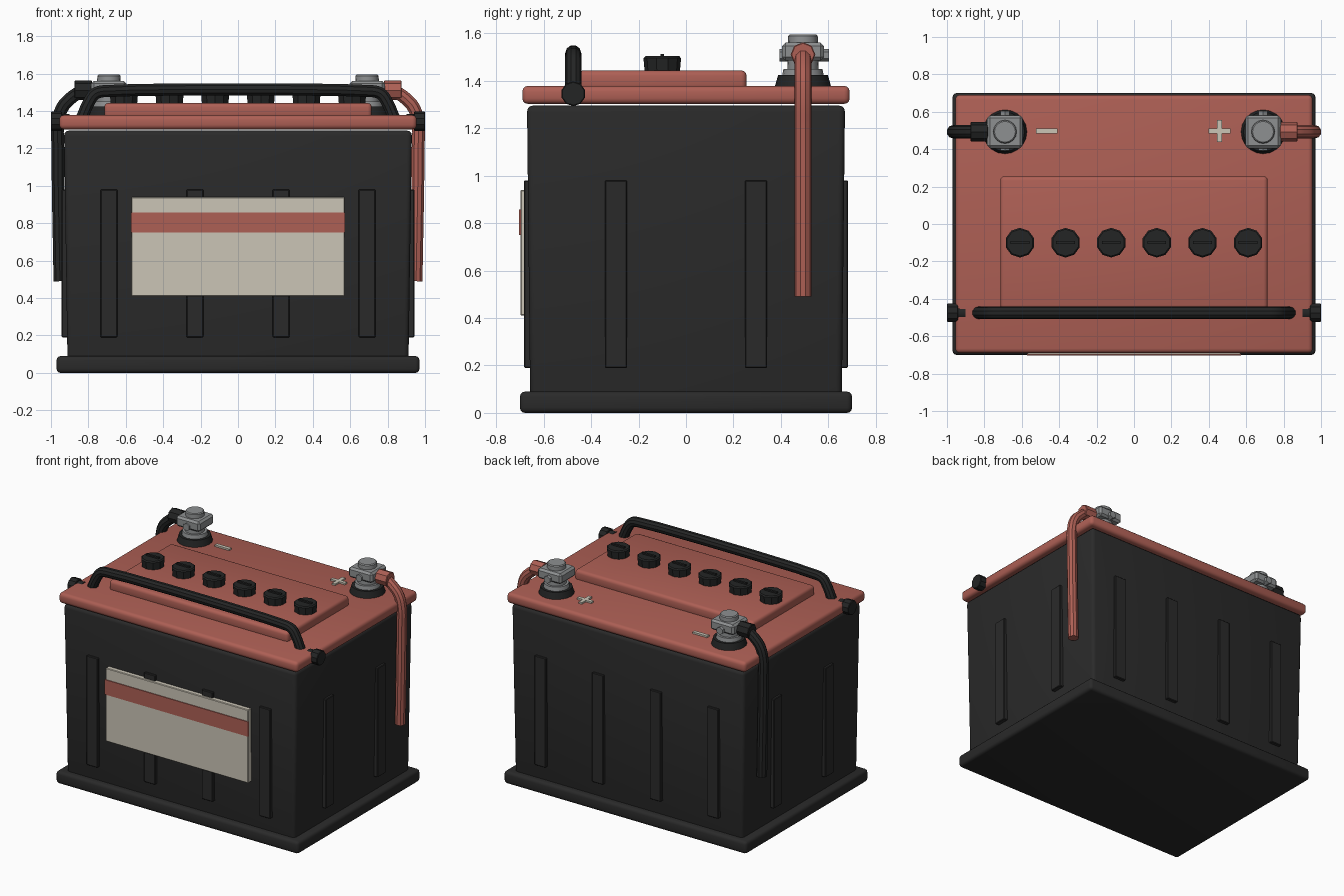
import bpy, bmesh, math
from mathutils import Matrix, Vector

cube = bpy.data.objects.get("Cube")
if cube:
    bpy.data.objects.remove(cube, do_unlink=True)


def material(name, rgb):
    m = bpy.data.materials.new(name)
    m.use_nodes = True
    m.diffuse_color = (*rgb, 1)
    bsdf = m.node_tree.nodes["Principled BSDF"]
    bsdf.inputs["Base Color"].default_value = (*rgb, 1)
    bsdf.inputs["Roughness"].default_value = 0.6
    return m


BLACK = material("case black", (0.023, 0.023, 0.023))
RUBBER = material("rubber black", (0.017, 0.018, 0.018))
RED = material("dull red", (0.42, 0.115, 0.09))
CREAM = material("label cream", (0.60, 0.56, 0.47))
METAL = material("lead grey", (0.27, 0.28, 0.285))


def smooth(ob):
    bpy.ops.object.select_all(action="DESELECT")
    ob.select_set(True)
    bpy.context.view_layer.objects.active = ob
    bpy.ops.object.shade_smooth_by_angle(angle=math.radians(32))


def finish(name, bm, mat, bevel=0.0, segments=1):
    if bevel:
        edges = [e for e in bm.edges if e.calc_face_angle(0) > 0.8]
        bmesh.ops.bevel(bm, geom=edges, offset=bevel, segments=segments,
                        profile=0.5, affect="EDGES", clamp_overlap=True)
    bmesh.ops.recalc_face_normals(bm, faces=bm.faces)
    mesh = bpy.data.meshes.new(name)
    bm.to_mesh(mesh)
    bm.free()
    mesh.materials.append(mat)
    ob = bpy.data.objects.new(name, mesh)
    bpy.context.collection.objects.link(ob)
    smooth(ob)
    return ob


def box(name, lo, hi, mat, bevel=0.0, segments=1, taper=1.0):
    """Box between two corners; taper scales the bottom face."""
    lo, hi = Vector(lo), Vector(hi)
    bm = bmesh.new()
    bmesh.ops.create_cube(bm, size=1, matrix=Matrix.Translation((lo + hi) / 2)
                          @ Matrix.Diagonal((*(hi - lo), 1)))
    for v in bm.verts:
        if v.co.z < (lo.z + hi.z) / 2:
            v.co.x *= taper
            v.co.y *= taper
    return finish(name, bm, mat, bevel, segments)


def cylinder(name, start, end, r1, r2, mat, sides=20, bevel=0.0):
    """Cylinder or cone between two points."""
    start, end = Vector(start), Vector(end)
    axis = end - start
    rot = axis.to_track_quat("Z", "Y").to_matrix().to_4x4()
    bm = bmesh.new()
    bmesh.ops.create_cone(bm, cap_ends=True, segments=sides, radius1=r1, radius2=r2,
                          depth=axis.length,
                          matrix=Matrix.Translation((start + end) / 2) @ rot)
    return finish(name, bm, mat, bevel)


def tube(name, points, radius, mat):
    """Round tube along a smooth path."""
    curve = bpy.data.curves.new(name, "CURVE")
    curve.dimensions = "3D"
    curve.bevel_depth = radius
    curve.bevel_resolution = 3
    curve.resolution_u = 5
    curve.use_fill_caps = True
    spline = curve.splines.new("BEZIER")
    spline.bezier_points.add(len(points) - 1)
    for bp, p in zip(spline.bezier_points, points):
        bp.co = p
        bp.handle_left_type = bp.handle_right_type = "AUTO"
    curve.materials.append(mat)
    ob = bpy.data.objects.new(name, curve)
    bpy.context.collection.objects.link(ob)
    bpy.ops.object.select_all(action="DESELECT")
    ob.select_set(True)
    bpy.context.view_layer.objects.active = ob
    bpy.ops.object.convert(target="MESH")
    smooth(bpy.context.view_layer.objects.active)


# Case, base flange and lid
box("base_flange", (-0.97, -0.70, 0), (0.97, 0.70, 0.09), BLACK, 0.022, 3)
box("case", (-0.93, -0.67, 0.05), (0.93, 0.67, 1.295), BLACK, 0.025, 3, taper=0.98)
box("lid", (-0.955, -0.69, 1.302), (0.955, 0.69, 1.378), RED, 0.024, 3)
box("raised_panel", (-0.715, -0.455, 1.36), (0.715, 0.255, 1.443), RED, 0.022, 3)

# Upright ribs on all four walls
for s in (-1, 1):
    for x in (-0.69, -0.23, 0.23, 0.69):
        ys = sorted((s * 0.64, s * 0.682))
        box("long_wall_rib", (x - 0.045, ys[0], 0.19), (x + 0.045, ys[1], 0.98), BLACK, 0.004)
    for y in (-0.295, 0.295):
        xs = sorted((s * 0.89, s * 0.943))
        box("short_wall_rib", (xs[0], y - 0.047, 0.19), (xs[1], y + 0.047, 0.98), BLACK, 0.004)

# Front label with stripe
box("label", (-0.57, -0.698, 0.41), (0.57, -0.65, 0.94), CREAM, 0.004)
box("label_stripe", (-0.573, -0.704, 0.75), (0.573, -0.695, 0.857), RED)

# Filler caps with a grip bar
for i in range(6):
    x = (i - 2.5) * 0.244
    cylinder("filler_cap", (x, -0.1, 1.435), (x, -0.1, 1.503), 0.074, 0.08, RUBBER, 10, 0.008)
    box("cap_grip", (x - 0.05, -0.108, 1.495), (x + 0.05, -0.092, 1.513), RUBBER)

# Carrying handle and its pivots
half = [(0.84, 1.35), (0.79, 1.46), (0.765, 1.492), (0.72, 1.506)]
path = [(-x, -0.475, z) for x, z in half] + [(x, -0.475, z) for x, z in reversed(half)]
tube("carry_handle", path, 0.034, RUBBER)
for s in (-1, 1):
    cylinder("handle_pivot", (s * 0.90, -0.475, 1.345), (s * 0.955, -0.475, 1.345),
             0.04, 0.04, RUBBER, 12)
    cylinder("handle_knob", (s * 0.94, -0.475, 1.345), (s, -0.475, 1.345),
             0.052, 0.052, RUBBER, 10, 0.004)

# Terminals, clamps and cables
TY = 0.493
for side, s, cable in (("left", 1, RED), ("right", -1, RUBBER)):
    x = s * 0.69
    cylinder(side + "_terminal_collar", (x, TY, 1.37), (x, TY, 1.423), 0.12, 0.105, RUBBER, 20)
    cylinder(side + "_terminal_ring", (x, TY, 1.42), (x, TY, 1.45), 0.088, 0.082, METAL, 16)
    cylinder(side + "_terminal_post", (x, TY, 1.44), (x, TY, 1.594), 0.066, 0.062, METAL, 16, 0.006)
    box(side + "_clamp", (x - 0.095, TY - 0.088, 1.485), (x + 0.095, TY + 0.088, 1.56),
        METAL, 0.014)
    cylinder(side + "_clamp_bolt", (x, TY - 0.1, 1.507), (x, TY + 0.11, 1.507),
             0.027, 0.027, METAL, 6)
    cylinder(side + "_cable_sleeve", (s * 0.78, TY, 1.51), (s * 0.875, TY, 1.51),
             0.052, 0.052, cable, 8, 0.004)
    route = [(0.85, 1.50), (0.89, 1.472), (0.938, 1.42), (0.962, 1.34), (0.963, 1.2), (0.952, 0.49)]
    tube(side + "_cable", [(s * px, TY, pz) for px, pz in route], 0.036, cable)

# Polarity marks
for name, x, w, d in (("minus_mark", -0.467, 0.058, 0.013), ("plus_mark_bar", 0.457, 0.058, 0.013),
                      ("plus_mark_post", 0.457, 0.013, 0.058)):
    box(name, (x - w, 0.497 - d, 1.37), (x + w, 0.497 + d, 1.39), CREAM)
